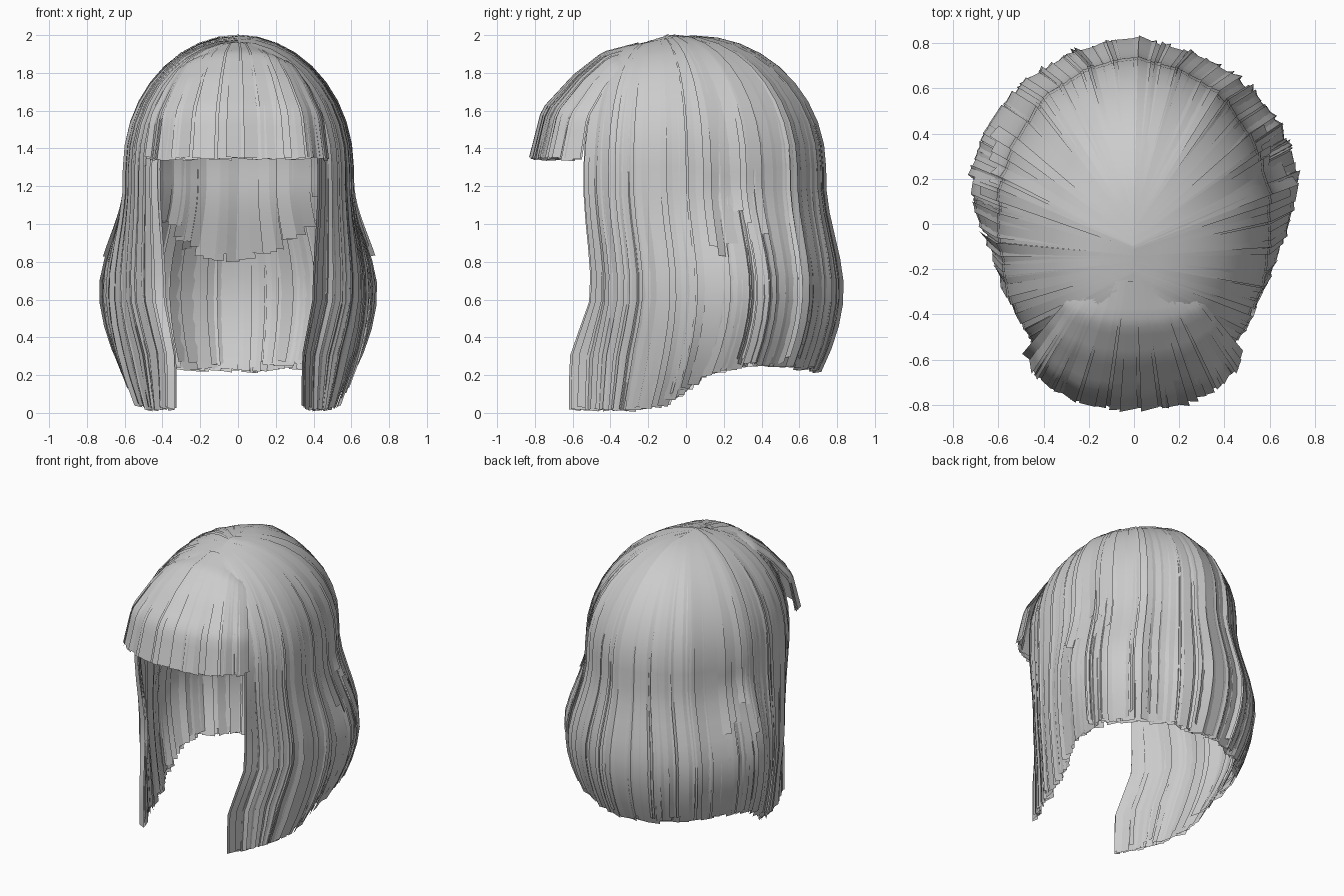
import bpy, math, random
from mathutils import Vector

random.seed(4)
cube = bpy.data.objects.get("Cube")
if cube:
    bpy.data.objects.remove(cube)

hair = bpy.data.materials.new("grey_hair")
hair.use_nodes = True
colour = (0.6, 0.6, 0.6, 1)
hair.diffuse_color = colour
hair.node_tree.nodes["Principled BSDF"].inputs["Base Color"].default_value = colour

# Outlines of one half, from the front edge round to the middle of the back
TEMPLE = [(.43, -.54), (.50, -.45), (.57, -.27), (.60, -.08), (.59, .15),
          (.53, .35), (.40, .56), (.20, .69), (0, .735)]
FLARE = [(.40, -.5), (.51, -.4), (.60, -.22), (.67, -.03), (.73, .2),
         (.65, .43), (.5, .62), (.27, .76), (0, .825)]
HEM = [(.34, -.61), (.42, -.47), (.47, -.32), (.53, -.13), (.6, .1),
       (.57, .35), (.43, .53), (.22, .66), (0, .70)]
HEM_Z = [.01, .01, .01, .03, .2, .25, .24, .22, .21]
CAP_Z = [1.3, 1.3, 1.3, 1.3, 1.27, 1.2, 1.0, .82, .78]
FRINGE = [(0, 1), (.33, .92), (.6, .72), (.89, .42), (1, 0)]
BROW, WIDEST = 1.3, .65
BACK = 8


def sample(table, u):
    """Value of a table at a fractional column."""
    u = max(0, min(len(table) - 1, u))
    i = min(int(u), len(table) - 2)
    a, b = table[i], table[i + 1]
    if isinstance(a, tuple):
        return Vector(a).lerp(Vector(b), u - i)
    return a + (b - a) * (u - i)


def smooth(k):
    k = max(0, min(1, k))
    return k * k * (3 - 2 * k)


def half(u):
    """Column and side for a full sweep, round the back and forward again."""
    return (u, 1) if u <= BACK else (2 * BACK - u, -1)


def drape(u, t, end):
    """Point on the hair: t 0-1 crosses the dome, t 1-2 hangs down to end."""
    c, side = half(u)
    back = max(0, min(1, c / BACK))
    root = Vector((0, -.25 + .3 * back))
    if t <= 1:
        a = t * math.pi / 2
        p = root.lerp(sample(TEMPLE, c), math.sin(a))
        crown = 1.95 + .045 * min(1, back * 2)
        z = BROW + (crown - BROW) * math.cos(a)
    else:
        z = BROW + (end - BROW) * (t - 1)
        if z > WIDEST:
            k = smooth((1.22 - z) / (1.22 - WIDEST))
            p = sample(TEMPLE, c).lerp(sample(FLARE, c), k)
        else:
            # The front tips flick forward, the rest curls under
            q = (WIDEST - z) / (WIDEST - sample(HEM_Z, c))
            curl = smooth(back * 2.5)
            q = smooth(1.6 * q) * (1 - curl) + q ** 1.8 * curl
            p = sample(FLARE, c).lerp(sample(HEM, c), q)
    return Vector((p.x * side, p.y, z))


def fringe(u, t, end):
    """Point on the fringe; u beyond -1 and 1 wraps round the temples."""
    f = sample(FRINGE, t * 2)
    root = Vector((.2 * u, -.25))
    tip = Vector((.5 * math.sin(1.2 * u), -.82 + .2 * u * u))
    p = root.lerp(tip, f.x)
    top = 1.96 - .07 * u * u
    return Vector((p.x, p.y, end + (top - end) * f.y))


def build(name, surface, strands, start=0.0, steps=18):
    """One mesh of ribbons; a strand is (u, half width, end, scale, tilt)."""
    verts, faces = [], []
    for u, w, end, scale, tilt in strands:
        base = len(verts)
        for i in range(steps + 1):
            t = start + (2 - start) * i / steps
            for s in (-1, 1):
                p = surface(u + s * w, t, end + s * tilt * .2)
                grow = scale + s * tilt * t / 2
                verts.append((p.x * grow, p.y * grow, p.z + (scale - 1) * .15 * (2 - t)))
        for i in range(steps):
            a = base + 2 * i
            faces.append((a, a + 1, a + 3, a + 2))
    mesh = bpy.data.meshes.new(name)
    mesh.from_pydata(verts, [], faces)
    mesh.materials.append(hair)
    mesh.shade_smooth()
    obj = bpy.data.objects.new(name, mesh)
    bpy.context.collection.objects.link(obj)
    return obj


def jitter(amount):
    return random.uniform(-amount, amount)


def sweep(count, first, last, width, ends, scale, ragged, tilt):
    """Evenly spread strands with a little disorder."""
    out = []
    for i in range(count):
        u = first + (last - first) * i / (count - 1)
        end = sample(ends, half(u)[0]) + random.uniform(0, ragged)
        out.append((u + jitter(.05), width * random.uniform(.7, 1.3), end,
                    scale + jitter(.01), jitter(tilt)))
    return out


# Long hair in two overlapping layers
build("long_hair_outer", drape, sweep(120, .12, 15.88, .17, HEM_Z, 1.0, .02, .028))
build("long_hair_inner", drape, sweep(90, .2, 15.8, .22, HEM_Z, .97, .06, .028))

# Short layer lying against the head
build("head_layer", drape, sweep(80, 1, 15, .16, CAP_Z, .93, .07, .015), .25)

# Loose locks that end part way down each side
LOCK_Z = [z + .6 for z in HEM_Z]
for label, first in (("left", 3.9), ("right", 11.0)):
    build(label + "_loose_locks", drape,
          sweep(7, first, first + 1.1, .14, LOCK_Z, 1.015, .25, .03))

# Blunt fringe in two layers, just reaching the side hair
for label, count, scale in (("outer", 28, 1.0), ("inner", 19, .975)):
    strands = []
    for i in range(count):
        u = -1.06 + 2.12 * i / (count - 1)
        strands.append((u, .065, 1.345 + jitter(.01), scale + jitter(.008), jitter(.02)))
    build("fringe_" + label, fringe, strands)

# Fine strands crossing the parting and falling into the long hair
parting = []
for i in range(24):
    u = random.uniform(1, 15)
    parting.append((u, .08, sample(HEM_Z, half(u)[0]) + .05, 1.005, jitter(.03)))
build("parting_strands", drape, parting)
